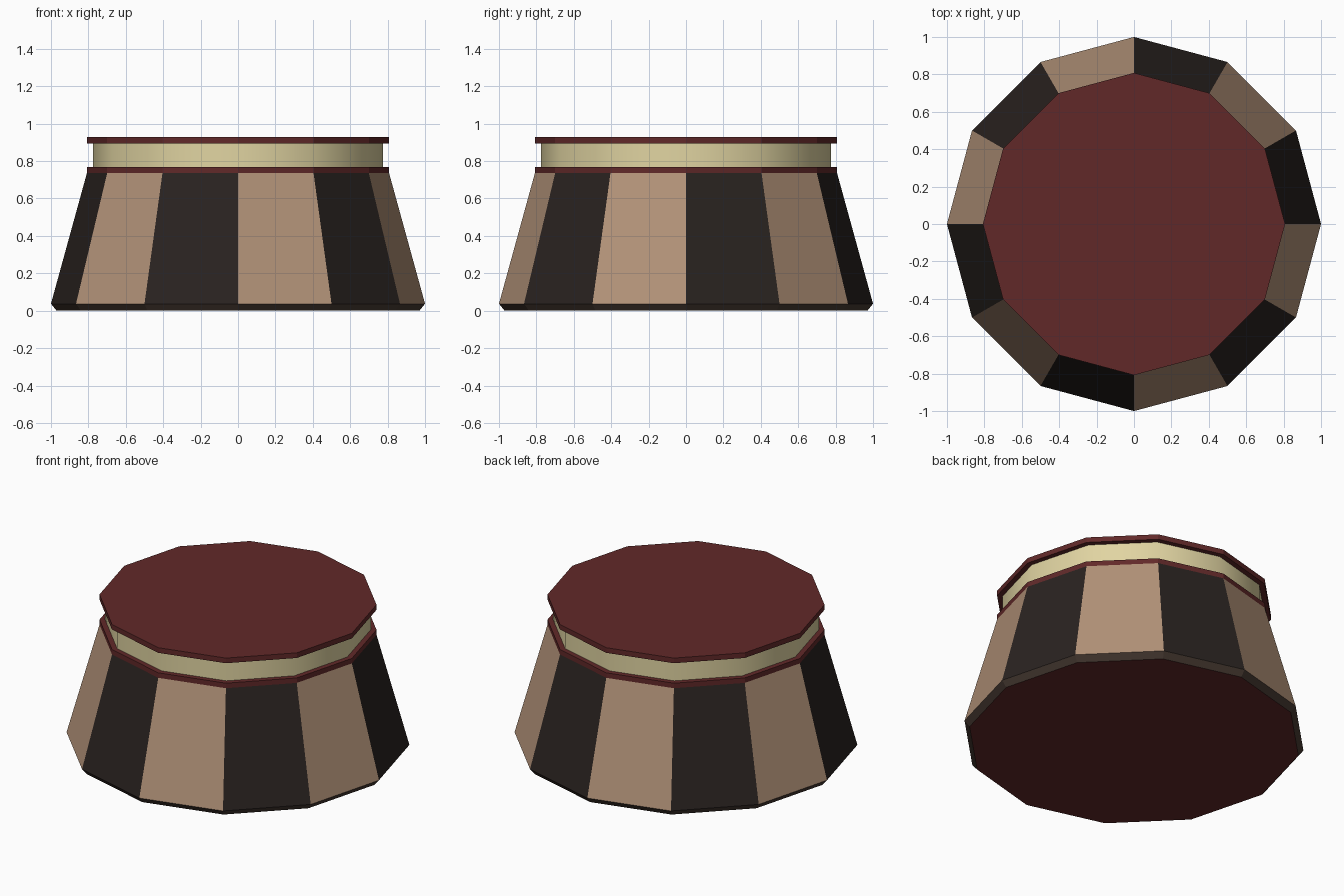
import bpy
from math import cos, sin, pi

if "Cube" in bpy.data.objects:
    bpy.data.objects.remove(bpy.data.objects["Cube"])

SIDES = 12


def material(name, rgb):
    m = bpy.data.materials.new(name)
    m.diffuse_color = (*rgb, 1)
    m.use_nodes = True
    m.node_tree.nodes["Principled BSDF"].inputs["Base Color"].default_value = m.diffuse_color
    return m


dark = material("dark_stripe", (0.022, 0.016, 0.014))
tan = material("tan_stripe", (0.45, 0.29, 0.19))
brown = material("brown_edge", (0.06, 0.04, 0.03))
red = material("dark_red", (0.12, 0.022, 0.022))
cream = material("cream", (0.75, 0.66, 0.36))


def lathe(name, profile, mats, pick, smooth_sides=False):
    """Closed 12-sided solid from (radius, z) rings; pick(ring, side) gives the material slot."""
    verts = [(r * cos(2 * pi * k / SIDES), r * sin(2 * pi * k / SIDES), z)
             for r, z in profile for k in range(SIDES)]
    faces, slots = [], []
    for i in range(len(profile) - 1):
        for k in range(SIDES):
            a, b = i * SIDES + k, i * SIDES + (k + 1) % SIDES
            faces.append((a, b, b + SIDES, a + SIDES))
            slots.append(pick(i, k))
    last = (len(profile) - 1) * SIDES
    faces.append(tuple(reversed(range(SIDES))))
    faces.append(tuple(range(last, last + SIDES)))
    slots += [pick(-1, 0), pick(-1, 0)]
    mesh = bpy.data.meshes.new(name)
    mesh.from_pydata(verts, [], faces)
    for m in mats:
        mesh.materials.append(m)
    for p, s in zip(mesh.polygons, slots):
        p.material_index = s
        p.use_smooth = smooth_sides and len(p.vertices) == 4
    obj = bpy.data.objects.new(name, mesh)
    bpy.context.collection.objects.link(obj)
    return obj


# Striped tapering body with a bevelled foot, red underside
lathe("striped_body", [(0.97, 0), (1.0, 0.037), (0.808, 0.735)],
      [dark, tan, brown, red],
      lambda i, k: 3 if i < 0 else 2 if i == 0 else k % 2)

# Lower red rim, cream neck band and red lid
lathe("lower_rim", [(0.808, 0.735), (0.808, 0.767)], [red], lambda i, k: 0)
lathe("cream_band", [(0.775, 0.767), (0.775, 0.895)], [cream], lambda i, k: 0, True)
lathe("top_lid", [(0.808, 0.895), (0.808, 0.928)], [red], lambda i, k: 0)
